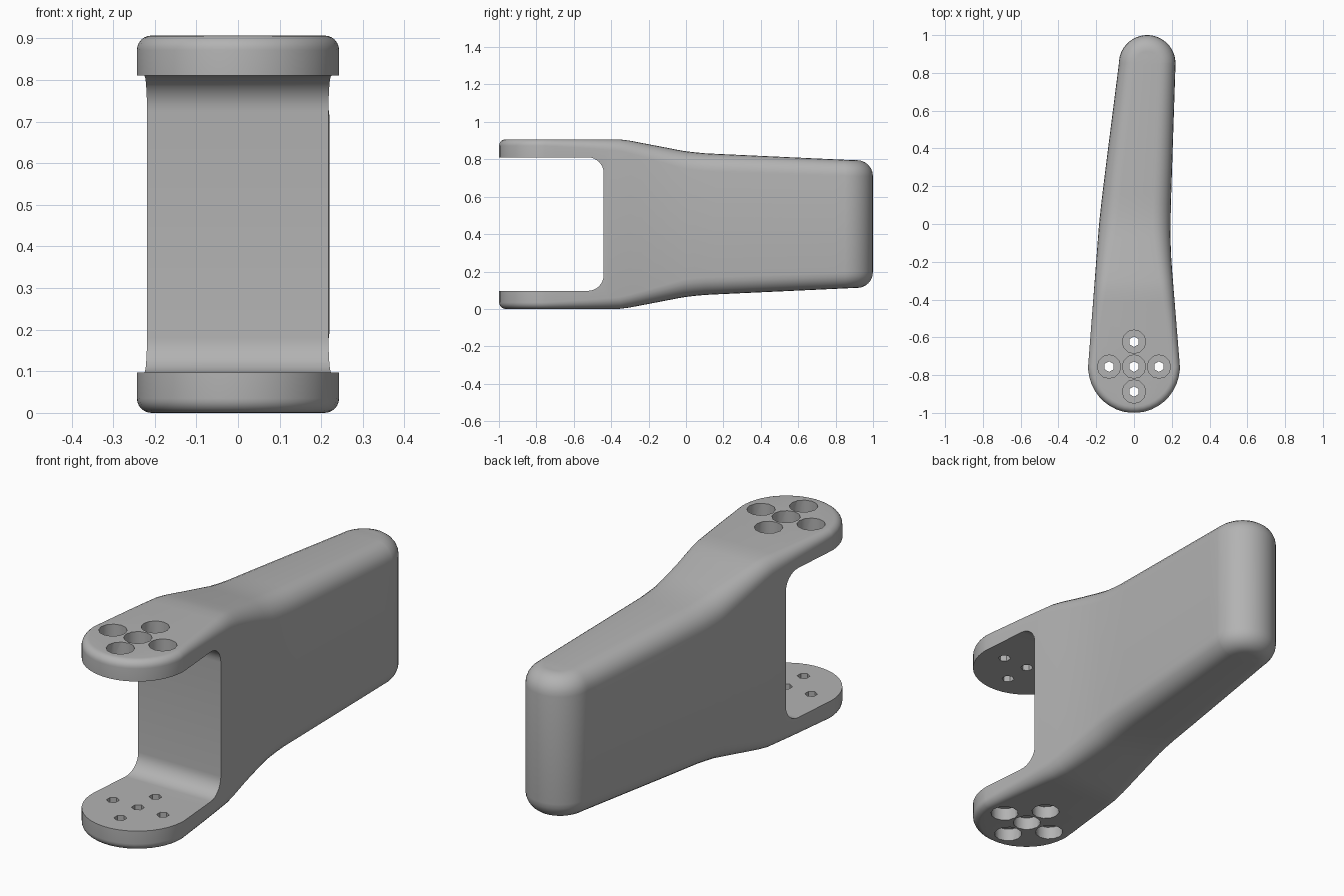
import bpy, bmesh
from math import sin, cos, pi, hypot
from mathutils import Matrix

cube = bpy.data.objects.get("Cube")
if cube:
    bpy.data.objects.remove(cube)

HEIGHT = 0.907
AXIS_Y = -0.755

mat = bpy.data.materials.new("plain grey")
mat.use_nodes = True
GREY = (0.45, 0.45, 0.45, 1)
mat.diffuse_color = GREY
mat.node_tree.nodes["Principled BSDF"].inputs["Base Color"].default_value = GREY


def lerp(table, y):
    """Piecewise linear lookup in a list of (y, value)."""
    if y <= table[0][0]:
        return table[0][1]
    for (a, va), (b, vb) in zip(table, table[1:]):
        if y <= b:
            return va + (vb - va) * (y - a) / (b - a)
    return table[-1][1]


def make_object(name, bm):
    bmesh.ops.recalc_face_normals(bm, faces=bm.faces)
    mesh = bpy.data.meshes.new(name)
    bm.to_mesh(mesh)
    bm.free()
    mesh.materials.append(mat)
    obj = bpy.data.objects.new(name, mesh)
    bpy.context.collection.objects.link(obj)
    return obj


# Plan outline, top height and edge rounding along the arm
LEFT_X = [(AXIS_Y, -0.243), (0.0, -0.185), (0.12, -0.172), (0.3, -0.15), (0.85, -0.08)]
RIGHT_X = [(AXIS_Y, 0.243), (-0.2, 0.198), (-0.08, 0.193), (0.1, 0.195), (0.85, 0.22)]
TOP = [(-0.34, HEIGHT), (0.0, 0.842), (0.1, 0.832), (0.9, 0.795)]
ROUND = [(-0.75, 0.035), (-0.5, 0.05), (0.0, 0.095), (0.85, 0.085)]

ARC = 10
angles = [(i + 0.5) / ARC * pi / 2 for i in range(ARC)]
front = [(0.243 * sin(a), AXIS_Y - 0.245 * cos(a)) for a in angles]
back = [(0.15 * cos(a), 0.85 + 0.15 * sin(a)) for a in angles]
STEPS = 28
ys = [AXIS_Y + (0.85 - AXIS_Y) * i / STEPS for i in range(STEPS + 1)]
right = front + [(lerp(RIGHT_X, y), y) for y in ys] + [(0.07 + x, y) for x, y in back]
left = ([(-x, y) for x, y in front] + [(lerp(LEFT_X, y), y) for y in ys]
        + [(0.07 - x, y) for x, y in back])
outline = right + left[::-1]
n = len(outline)
half = n // 2


def ring(bm, t, top):
    """One loop of the rounded edge, t runs from the wall to the flat face."""
    verts = []
    for i, (x, y) in enumerate(outline):
        px, py = outline[i - 1]
        qx, qy = outline[(i + 1) % n]
        dx, dy = qx - px, qy - py
        size = hypot(dx, dy)
        r = lerp(ROUND, y)
        inset = r * (1 - cos(t))
        ix, iy = x - dy / size * inset, y + dx / size * inset
        z = lerp(TOP, iy) - r * (1 - sin(t))
        verts.append(bm.verts.new((ix, iy, z if top else HEIGHT - z)))
    return verts


# Arm body: stacked loops, closed by strips across the two faces
bm = bmesh.new()
ts = [i / 6 * pi / 2 for i in range(7)]
rings = [ring(bm, t, False) for t in ts[::-1]] + [ring(bm, t, True) for t in ts]
for lo, hi in zip(rings, rings[1:]):
    for i in range(n):
        j = (i + 1) % n
        bm.faces.new((lo[i], lo[j], hi[j], hi[i]))
for cap in (rings[0], rings[-1]):
    for i in range(half - 1):
        bm.faces.new((cap[i], cap[i + 1], cap[n - 2 - i], cap[n - 1 - i]))
arm = make_object("forked_arm", bm)

# Slot cutter with two rounded inner corners
bm = bmesh.new()
bmesh.ops.create_cube(bm, size=1, matrix=Matrix.Translation((0, -0.84, HEIGHT / 2))
                      @ Matrix.Diagonal((1, 0.8, 0.714, 1)))
inner = [e for e in bm.edges if all(v.co.y > -0.5 for v in e.verts)
         and abs(e.verts[0].co.z - e.verts[1].co.z) < 0.01]
bmesh.ops.bevel(bm, geom=inner, offset=0.085, segments=8, profile=0.5, affect='EDGES')
slot = make_object("slot_cutter", bm)

# Bolt holes: wide recesses on the outer faces, narrow holes all the way through
SPOTS = [(0, 0), (0.132, 0), (-0.132, 0), (0, 0.132), (0, -0.132)]


def hole_cutter(name, sides, radius, depth, heights):
    bm = bmesh.new()
    for dx, dy in SPOTS:
        for z in heights:
            bmesh.ops.create_cone(bm, cap_ends=True, segments=sides, radius1=radius,
                                  radius2=radius, depth=depth,
                                  matrix=Matrix.Translation((dx, AXIS_Y + dy, z)))
    return make_object(name, bm)


recesses = hole_cutter("recess_cutter", 12, 0.062, 0.12, (0, HEIGHT))
through = hole_cutter("through_cutter", 6, 0.028, 2, (HEIGHT / 2,))

bpy.context.view_layer.objects.active = arm
for cutter in (slot, recesses, through):
    mod = arm.modifiers.new(cutter.name, 'BOOLEAN')
    mod.operation = 'DIFFERENCE'
    mod.solver = 'EXACT'
    mod.object = cutter
    bpy.ops.object.modifier_apply(modifier=mod.name)
    bpy.data.objects.remove(cutter)

bpy.ops.object.select_all(action='DESELECT')
arm.select_set(True)
bpy.ops.object.shade_smooth_by_angle(angle=0.6)
